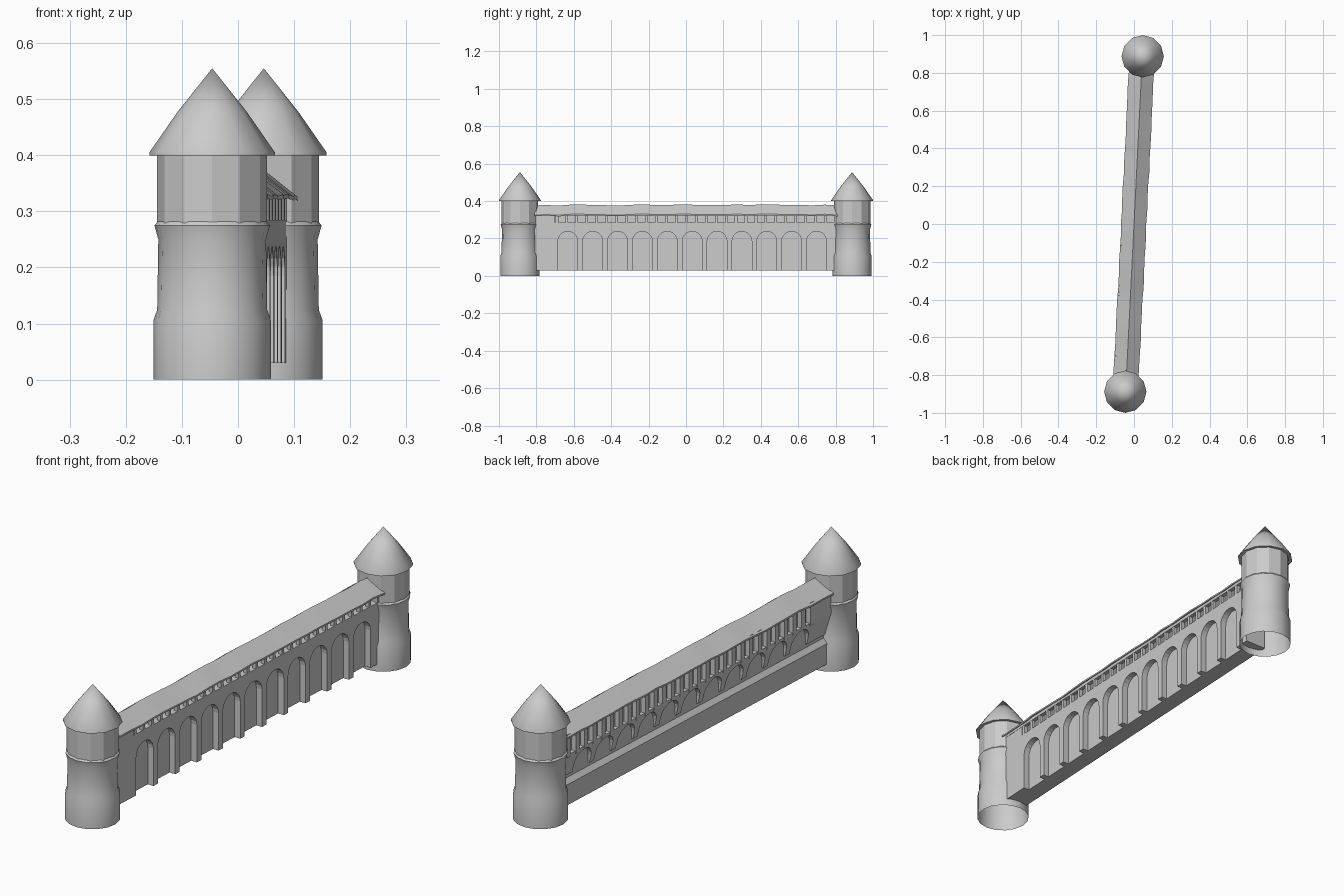
import bpy, bmesh, math, random

random.seed(4)
if "Cube" in bpy.data.objects:
    bpy.data.objects.remove(bpy.data.objects["Cube"])

stone = bpy.data.materials.new("pale_grey_stone")
stone.use_nodes = True
GREY = (0.6, 0.6, 0.6, 1)
stone.diffuse_color = GREY
stone.node_tree.nodes["Principled BSDF"].inputs["Base Color"].default_value = GREY

LEAN = 0.05            # sideways drift of the wall along its length
END = 0.82             # half length of the wall
PITCH = 0.133          # arch spacing
ARCHES = [-0.632 + PITCH * i for i in range(11)]
POSTS = [-0.69 + PITCH * 0.4 * i for i in range(29)]


def finish(name, bm, smooth=None, wall=True):
    """Turn a bmesh into an object; wall parts follow the leaning axis."""
    bmesh.ops.recalc_face_normals(bm, faces=bm.faces)
    if wall:
        for v in bm.verts:
            v.co.x += LEAN * v.co.y
    mesh = bpy.data.meshes.new(name)
    bm.to_mesh(mesh)
    bm.free()
    mesh.materials.append(stone)
    ob = bpy.data.objects.new(name, mesh)
    bpy.context.collection.objects.link(ob)
    if smooth:
        bpy.ops.object.select_all(action='DESELECT')
        ob.select_set(True)
        bpy.context.view_layer.objects.active = ob
        bpy.ops.object.shade_smooth_by_angle(angle=math.radians(smooth))
    return ob


def prism(bm, points, shift):
    """Extrude a flat outline by a shift vector."""
    face = bm.faces.new([bm.verts.new(p) for p in points])
    out = bmesh.ops.extrude_face_region(bm, geom=[face], use_keep_orig=True)
    verts = [g for g in out["geom"] if isinstance(g, bmesh.types.BMVert)]
    bmesh.ops.translate(bm, verts=verts, vec=shift)


def box(bm, x, y, z):
    prism(bm, [(x[0], y[0], z[0]), (x[0], y[1], z[0]),
               (x[0], y[1], z[1]), (x[0], y[0], z[1])], (x[1] - x[0], 0, 0))


def arcade(name, x0, x1, bottom, top, radius, spring, taper=0):
    """A slab with a row of round arches cut up from its lower edge."""
    bm = bmesh.new()
    outline = [(-END, bottom)]
    for c in ARCHES:
        outline.append((c - radius, bottom))
        for k in range(11):
            a = math.pi * (1 - k / 10)
            outline.append((c + radius * math.cos(a), spring + radius * math.sin(a)))
        outline.append((c + radius, bottom))
    outline += [(END, bottom), (END, top), (-END, top)]
    prism(bm, [(x0, y, z) for y, z in outline], (x1 - x0, 0, 0))
    # corbels lean back toward the wall at their feet
    for v in bm.verts:
        if taper and abs(v.co.x - x1) < 1e-4:
            v.co.x += taper * max(0, (spring + radius - v.co.z) / (spring + radius - bottom))
    bmesh.ops.triangulate(bm, faces=[f for f in bm.faces if len(f.verts) > 4])
    return finish(name, bm)


# Wall core with a battered plinth on the outer side
bm = bmesh.new()
section = [(0.02, 0.03), (0.02, 0.285), (-0.035, 0.285),
           (-0.035, 0.135), (-0.05, 0.115), (-0.05, 0.03)]
prism(bm, [(x, -END, z) for x, z in section], (0, 2 * END, 0))
finish("wall_core", bm)

# Tall arches inside, corbelled arches outside
arcade("inner_arcade", 0.02, 0.046, 0.03, 0.285, 0.053, 0.185)
arcade("outer_corbel_arcade", -0.035, -0.06, 0.15, 0.245, 0.052, 0.182, 0.02)

# Gallery: back wall, posts, end blocks and lintel
bm = bmesh.new()
box(bm, (-0.043, -0.035), (-END, END), (0.24, 0.34))
finish("gallery_back_wall", bm)

bm = bmesh.new()
for y in POSTS:
    box(bm, (0.03, 0.046), (y - 0.007, y + 0.007), (0.285, 0.328))
finish("inner_posts", bm)

bm = bmesh.new()
for y in POSTS:
    box(bm, (-0.062, -0.043), (y - 0.011, y + 0.011), (0.235, 0.33))
finish("outer_posts", bm)

bm = bmesh.new()
box(bm, (0.02, 0.046), (-END, -0.7), (0.285, 0.33))
box(bm, (-0.06, -0.043), (-END, -0.7), (0.245, 0.33))
finish("gallery_end_blocks", bm)

bm = bmesh.new()
box(bm, (0.03, 0.047), (-END, END), (0.323, 0.337))
finish("inner_lintel", bm)

# Uneven gable roof, a thin folded sheet
bm = bmesh.new()
STEPS = 24
rows = []
for i in range(STEPS + 1):
    y = -0.81 + 1.62 * i / STEPS
    sag = random.uniform(-0.003, 0.003)
    rim = random.uniform(-0.002, 0.002)
    pts = [(-0.068 + rim, 0.326 + sag), (0, 0.379 + sag), (0.066 + rim, 0.328 + sag),
           (0.066 + rim, 0.321 + sag), (0, 0.371 + sag), (-0.068 + rim, 0.319 + sag)]
    rows.append([bm.verts.new((x, y, z)) for x, z in pts])
for a, b in zip(rows, rows[1:]):
    for k in range(6):
        bm.faces.new((a[k], a[k - 1], b[k - 1], b[k]))
for end in (rows[0], rows[-1]):
    bm.faces.new((end[0], end[1], end[4], end[5]))
    bm.faces.new((end[1], end[2], end[3], end[4]))
finish("wall_roof", bm, 20)


def turned(name, profile, centre, sides, smooth):
    """Revolve a profile of (radius, height) about an upright axis."""
    bm = bmesh.new()
    rings = []
    for r, z in profile:
        if r == 0:
            rings.append([bm.verts.new((*centre, z))] * sides)
            continue
        rings.append([bm.verts.new((centre[0] + r * math.cos(math.tau * k / sides),
                                    centre[1] + r * math.sin(math.tau * k / sides), z))
                      for k in range(sides)])
    for lo, hi in zip(rings, rings[1:]):
        for k in range(sides):
            quad = (lo[k - 1], lo[k], hi[k], hi[k - 1])
            bm.faces.new(list(dict.fromkeys(quad)))
    finish(name, bm, smooth, wall=False)


# Round end towers with open feet
for label, s in (("front", -1), ("back", 1)):
    centre = (0.046 * s, 0.888 * s)
    turned(label + "_tower_body",
           [(0.105, 0), (0.105, 0.105), (0.098, 0.125), (0.096, 0.25),
            (0.103, 0.275), (0.097, 0.282)], centre, 16, 35)
    turned(label + "_tower_lantern", [(0.098, 0.278), (0.098, 0.405)], centre, 12, None)
    turned(label + "_tower_roof",
           [(0.09, 0.402), (0.112, 0.4), (0.112, 0.405), (0.062, 0.477), (0, 0.555)],
           centre, 12, 40)
